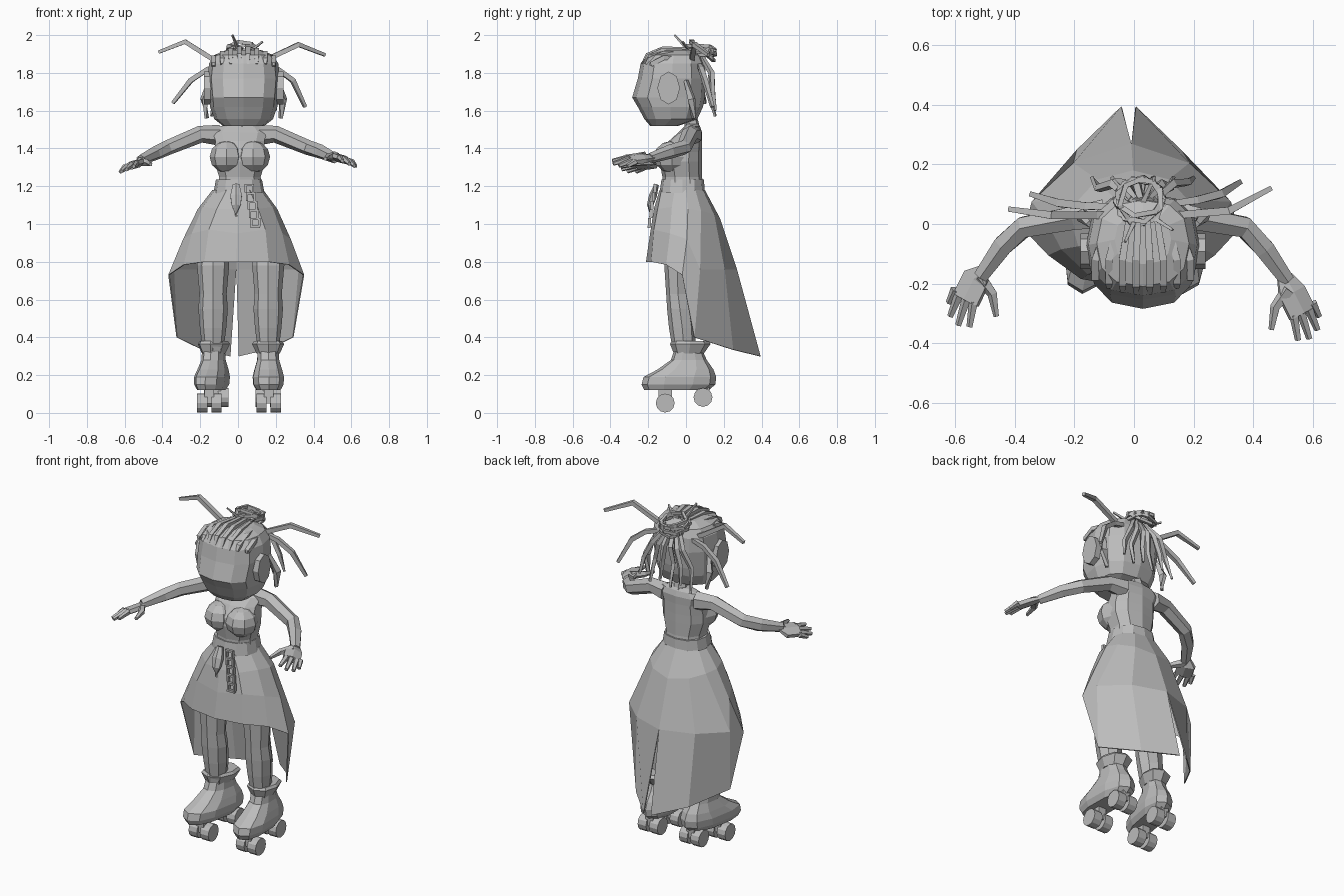
import bpy, bmesh, math
from mathutils import Vector, Matrix

if "Cube" in bpy.data.objects:
    bpy.data.objects.remove(bpy.data.objects["Cube"], do_unlink=True)

grey = bpy.data.materials.new("plain grey")
grey.use_nodes = True
COLOUR = (0.5, 0.5, 0.5, 1)
grey.diffuse_color = COLOUR
grey.node_tree.nodes["Principled BSDF"].inputs["Base Color"].default_value = COLOUR


def finish(name, bm):
    bmesh.ops.recalc_face_normals(bm, faces=bm.faces)
    mesh = bpy.data.meshes.new(name)
    bm.to_mesh(mesh)
    bm.free()
    mesh.materials.append(grey)
    ob = bpy.data.objects.new(name, mesh)
    bpy.context.collection.objects.link(ob)
    return ob


def skin(name, rings):
    """Bridge rings of points and cap both ends."""
    bm = bmesh.new()
    vs = [[bm.verts.new(p) for p in ring] for ring in rings]
    n = len(vs[0])
    for a, b in zip(vs, vs[1:]):
        for i in range(n):
            j = (i + 1) % n
            bm.faces.new((a[i], a[j], b[j], b[i]))
    bm.faces.new(vs[0][::-1])
    bm.faces.new(vs[-1])
    return finish(name, bm)


def loft(name, x, levels, n=12, power=1.0, shear=0.0):
    """Levels are (z, front y, back y, half width)."""
    rings = []
    for z, y0, y1, w in levels:
        ring = []
        for i in range(n):
            a = math.tau * i / n + math.pi / 2
            c, s = math.cos(a), math.sin(a)
            c = math.copysign(abs(c) ** power, c)
            s = math.copysign(abs(s) ** power, s)
            y = (y0 + y1) / 2 + s * (y1 - y0) / 2
            ring.append((x + c * w + shear * y, y, z))
        rings.append(ring)
    return skin(name, rings)


def tube(name, pts, radii, n=4, flat=1.0, roll=0.0):
    """Faceted tube along a path, optionally flattened and rolled."""
    pts = [Vector(p) for p in pts]
    turn = Matrix.Rotation(roll, 3, 'Z')
    rings = []
    for i, p in enumerate(pts):
        d = pts[min(i + 1, len(pts) - 1)] - pts[max(i - 1, 0)]
        q = d.to_track_quat('Z', 'Y')
        r = radii[i] if isinstance(radii, (list, tuple)) else radii
        ring = []
        for k in range(n):
            a = math.tau * (k + 0.5) / n
            ring.append(p + q @ (turn @ Vector((r * math.cos(a), r * flat * math.sin(a), 0))))
        rings.append(ring)
    return skin(name, rings)


def box(name, loc, size):
    bm = bmesh.new()
    bmesh.ops.create_cube(bm, size=1, matrix=Matrix.Translation(loc) @ Matrix.Diagonal((*size, 1)))
    return finish(name, bm)


def disc(name, loc, r, depth, n, stretch=1.0):
    """Cylinder lying along x."""
    bm = bmesh.new()
    m = Matrix.Translation(loc) @ Matrix.Diagonal((1, 1, stretch, 1)) @ Matrix.Rotation(math.pi / 2, 4, 'Y')
    bmesh.ops.create_cone(bm, cap_ends=True, segments=n, radius1=r, radius2=r, depth=depth, matrix=m)
    return finish(name, bm)


# Head, neck and ears
HX = 0.03
loft("head", HX, [(1.52, -.19, -.04, .11), (1.555, -.22, .06, .155), (1.62, -.255, .09, .178),
                  (1.67, -.285, .1, .183), (1.77, -.255, .105, .192), (1.85, -.24, .1, .183),
                  (1.895, -.21, .08, .155), (1.92, -.135, .03, .095)], 12, .8)
tube("neck", [(.01, .04, 1.47), (.015, .02, 1.58)], [.045, .035], 6)
for s in (-1, 1):
    disc("ear", (HX + s * .19, -.092, 1.72), .06, .04, 8, 1.45)
    tube("side_lock", [(HX + s * .18, .0, 1.76), (HX + s * .21, .03, 1.66), (HX + s * .195, .04, 1.56)],
         [.012, .022, .012])

# Strands swept back over the crown
for i in range(8):
    t = i / 3.5 - 1
    x, drop = HX + t * .16, .05 * t * t
    tube("crown_strand", [(x, -.232 + .04 * t * t, 1.845), (x, -.205 + .02 * t * t, 1.895 - drop),
                          (x, -.12, 1.93 - drop), (HX + t * .11, .02, 1.925 - drop)],
         [.01, .017, .017, .014])

# Loops of the knotted bun
for k in range(4):
    tilt = Matrix.Rotation(.5 * k, 3, 'Z') @ Matrix.Rotation(.35 * k - .7, 3, 'X')
    c = Vector((.02, .075, 1.9))
    loop = [c + tilt @ Vector((.08 * math.cos(math.tau * i / 7), .08 * math.sin(math.tau * i / 7), .02))
            for i in range(8)]
    tube("bun_loop", loop, .012)
for tip in ((-.03, -.06, 2.0), (.13, -.02, 1.965), (.07, .16, 1.92), (-.07, .15, 1.9)):
    tube("bun_spike", [(.02, .05, 1.88), tip], [.014, .006])

# Long tendrils at the sides
for path in ([(-.02, .03, 1.83), (-.13, .03, 1.87), (-.28, .03, 1.965), (-.42, .05, 1.91)],
             [(.05, .03, 1.83), (.15, .03, 1.87), (.32, .045, 1.95), (.46, .12, 1.895)],
             [(-.03, .06, 1.86), (-.16, .06, 1.82), (-.25, .07, 1.76), (-.345, .1, 1.64)],
             [(.07, .06, 1.86), (.21, .08, 1.82), (.29, .1, 1.76), (.355, .14, 1.62)]):
    tube("side_tendril", path, [.012, .018, .018, .012])

# Strands hanging behind the head
for i in range(6):
    t = i / 2.5 - 1
    tube("back_strand", [(HX + t * .04, .08, 1.89), (HX + t * .1, .135, 1.8),
                         (HX + t * .15, .12 + .02 * (i % 2), 1.7), (HX + t * .17, .155, 1.57 + .03 * (i % 2))],
         [.014, .017, .015, .008])

# Torso, bust and waistband
loft("torso", .01, [(1.17, -.125, .095, .12), (1.25, -.125, .085, .115), (1.33, -.14, .085, .14),
                    (1.38, -.135, .085, .14), (1.44, -.09, .085, .135), (1.485, -.04, .085, .15),
                    (1.515, -.01, .075, .12), (1.53, .0, .065, .05)], 10, .85)
for s in (-1, 1):
    bm = bmesh.new()
    bmesh.ops.create_uvsphere(bm, u_segments=8, v_segments=6, radius=1,
                              matrix=Matrix.Translation((.01 + s * .07, -.075, 1.355)) @ Matrix.Diagonal((.09, .095, .085, 1)))
    finish("bust", bm)
loft("waistband", .005, [(1.165, -.14, .1, .135), (1.235, -.13, .095, .122)], 12, .85)

# Arms and hands
for s, dy, dz in ((1, 0, .01), (-1, .045, -.02)):
    def P(x, y, z, k=1):
        return (s * x, y + dy * k, z + dz * k)
    tube("arm", [P(.1, .035, 1.47, 0), P(.2, .02, 1.475, 0), P(.37, -.01, 1.405, 0), P(.44, -.085, 1.38, .3),
                 P(.515, -.19, 1.345, .3)], [.055, .045, .04, .038, .028], 6)
    tube("palm", [P(.505, -.175, 1.35, .3), P(.53, -.23, 1.34), P(.565, -.3, 1.33)], [.03, .055, .055], 6, .4, -s * .35)
    for x, y, tx, ty in ((.6, -.265, .622, -.31), (.588, -.285, .617, -.355),
                         (.563, -.3, .59, -.385), (.538, -.305, .552, -.39)):
        tube("finger", [P(x, y, 1.335 - .35 * (x - .56)), P(tx, ty, 1.325 - .4 * (tx - .55))], [.017, .011], 5)
    tube("thumb", [P(.52, -.22, 1.35), P(.475, -.28, 1.345), P(.462, -.355, 1.335)], [.025, .018, .01], 5)

# Skirt: half panel columns from centre front to the back slit, mirrored
columns = [
    [(0, -.14, 1.18), (0, -.17, 1.08), (0, -.19, .95), (0, -.212, .8)],
    [(.06, -.13, 1.18), (.11, -.15, 1.08), (.15, -.17, .97), (.17, -.185, .8)],
    [(.12, -.06, 1.18), (.185, -.075, 1.09), (.24, -.085, .95), (.28, -.105, .785)],
    [(.135, 0, 1.18), (.21, .01, 1.08), (.285, .005, .92), (.36, -.02, .73)],
    [(.12, .05, 1.18), (.185, .08, 1.07), (.335, .075, .76), (.31, .045, .4)],
    [(.07, .09, 1.18), (.12, .15, 1.05), (.195, .205, .76), (.175, .25, .335)],
    [(0, .1, 1.18), (0, .18, 1.03), (0, .27, .76), (.025, .395, .3)]]
bm = bmesh.new()
for s in (-1, 1):
    grid = [[bm.verts.new((s * x - .02 * (1.2 - z), y, z)) for x, y, z in col] for col in columns]
    for a, b in zip(grid, grid[1:]):
        for i in range(3):
            bm.faces.new((a[i], b[i], b[i + 1], a[i + 1]))
bmesh.ops.remove_doubles(bm, verts=bm.verts, dist=.002)
skirt = finish("skirt", bm)
cloth = skirt.modifiers.new("thickness", 'SOLIDIFY')
cloth.thickness = .006

# Legs, boots and wheels
for x, shear in ((-.132, .18), (.16, -.02)):
    loft("leg", x, [(.33, -.07, .05, .055), (.45, -.09, .05, .07), (.55, -.1, .035, .078),
                    (.63, -.105, .02, .072), (.78, -.115, .02, .085), (.98, -.08, .06, .07)], 8)
    loft("boot", x, [(.12, -.22, .12, .065), (.15, -.235, .155, .082), (.19, -.225, .16, .085),
                     (.23, -.15, .145, .075), (.28, -.08, .11, .06), (.325, -.065, .09, .058)], 10, .8, shear)
    loft("boot_cuff", x, [(.315, -.065, .095, .062), (.365, -.085, .13, .085), (.38, -.075, .115, .075)], 8, .9, shear)
    for y, z in ((-.11, .052), (.09, .082)):
        cx = x + shear * y
        box("wheel_truck", (cx, y, z + .035), (.05, .07, .075))
        for s in (-1, 1):
            disc("wheel", (cx + s * .038, y, z), .05, .055, 12)

# Belt pouch and hanging chain
tube("belt_pouch", [(-.01, -.155, 1.21), (-.01, -.175, 1.15), (-.01, -.19, 1.1), (-.01, -.19, 1.04)],
     [.02, .035, .028, .008], 6, .6)
for i in range(5):
    x, y, z = .06 + .008 * i, -.165 - .007 * i, 1.19 - .045 * i
    for s in (-1, 1):
        box("chain_side", (x + s * .02, y, z), (.012, .016, .045))
    box("chain_rung", (x, y, z + .017), (.05, .016, .012))
box("chain_end", (.092, -.195, .985), (.05, .016, .012))
